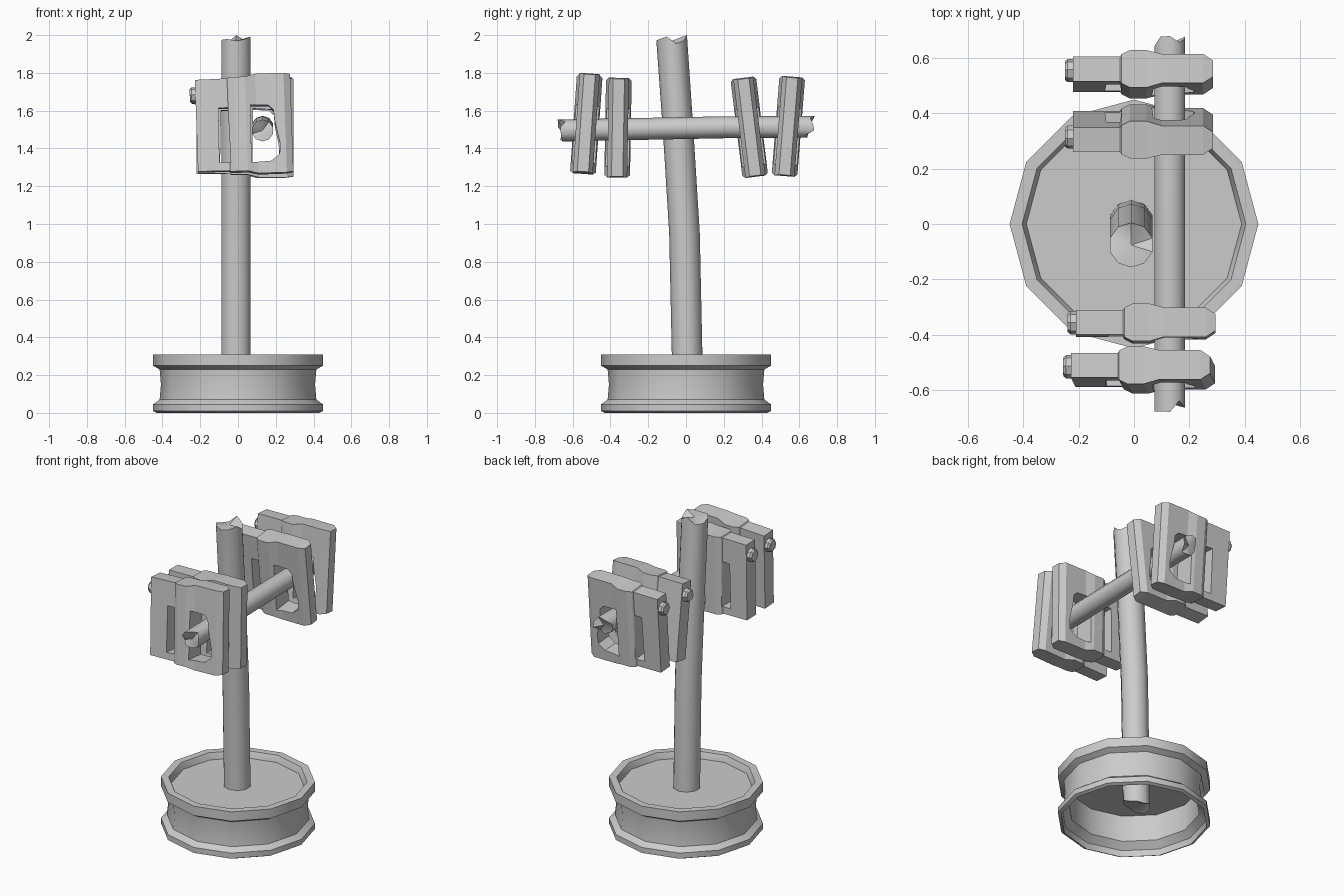
import bpy, bmesh, math, random
from mathutils import Vector, Matrix

if "Cube" in bpy.data.objects:
    bpy.data.objects.remove(bpy.data.objects["Cube"])

random.seed(4)


def finish(name, bm, smooth=None):
    bmesh.ops.recalc_face_normals(bm, faces=bm.faces)
    me = bpy.data.meshes.new(name)
    bm.to_mesh(me)
    bm.free()
    ob = bpy.data.objects.new(name, me)
    bpy.context.collection.objects.link(ob)
    if smooth:
        bpy.ops.object.select_all(action='DESELECT')
        bpy.context.view_layer.objects.active = ob
        ob.select_set(True)
        bpy.ops.object.shade_smooth_by_angle(angle=math.radians(smooth))
    return ob


def skin(bm, rings, closed=False):
    """Bridge successive rings of vertices with quads."""
    pairs = list(zip(rings, rings[1:]))
    if closed:
        pairs.append((rings[-1], rings[0]))
    n = len(rings[0])
    for a, b in pairs:
        for i in range(n):
            j = (i + 1) % n
            bm.faces.new((a[i], a[j], b[j], b[i]))


def lathe(name, profile, n):
    bm = bmesh.new()
    rings = [[bm.verts.new((r * math.cos(2 * math.pi * i / n), r * math.sin(2 * math.pi * i / n), z))
              for i in range(n)] for r, z in profile]
    skin(bm, rings, closed=True)
    return finish(name, bm, 35)


def broken_tube(name, path, radius, u, v, axis, n=10, chip=0.05):
    """Tube along a path, with jagged snapped-off ends."""
    bm = bmesh.new()
    u, v, axis = Vector(u), Vector(v), Vector(axis)
    rings = []
    for k, p in enumerate(path):
        ring = []
        for i in range(n):
            a = 2 * math.pi * (i + 0.5) / n
            co = Vector(p) + radius * (u * math.cos(a) + v * math.sin(a))
            depth = 0 if i == 2 else random.uniform(0, chip)
            if k == 0:
                co += axis * depth
            elif k == len(path) - 1:
                co -= axis * depth
            ring.append(bm.verts.new(co))
        rings.append(ring)
    skin(bm, rings)
    for ring, p, s in ((rings[0], path[0], 1), (rings[-1], path[-1], -1)):
        c = bm.verts.new(Vector(p) + axis * s * chip * 0.6)
        for i in range(n):
            bm.faces.new((ring[i], ring[(i + 1) % n], c))
    return finish(name, bm, 40)


def prism(name, outline, depth):
    """Outline in x/z extruded along y, used to cut the windows."""
    bm = bmesh.new()
    rings = [[bm.verts.new((x, y, z)) for x, z in outline] for y in (-depth, depth)]
    skin(bm, rings)
    bm.faces.new(rings[0])
    bm.faces.new(rings[1])
    return finish(name, bm)


# wheel rim base with flanged lips and a waist
lathe("wheel_rim", [(.43, 0), (.45, .01), (.45, .045), (.415, .07), (.408, .15), (.415, .23),
                    (.45, .25), (.45, .31), (.405, .31), (.39, .275), (.385, .23), (.385, .08), (.425, .04)], 12)

# thin plate inside the rim
bm = bmesh.new()
bmesh.ops.create_cone(bm, cap_ends=True, segments=12, radius1=.395, radius2=.395, depth=.02,
                      matrix=Matrix.Translation((0, 0, .26)))
finish("rim_disc", bm)

# bent upright pole and crossbar
broken_tube("pole", [(-.01, .01, .08), (-.01, .005, .35), (-.01, -.008, .95), (-.01, -.042, 1.5), (-.01, -.076, 2)],
            .081, (1, 0, 0), (0, 1, 0), (0, 0, 1))
broken_tube("crossbar", [(.13, -.68, 1.495), (.13, -.25, 1.503), (.13, .2, 1.512), (.13, .68, 1.515)],
            .058, (1, 0, 0), (0, 0, 1), (0, 1, 0))

# window cutters, in coordinates relative to the plate centre
cutters = [prism("slot_cutter", [(-.105, -.2), (-.045, -.2), (-.05, .09), (-.1, .09)], .3),
           prism("window_cutter", [(.065, -.205), (.17, -.2), (.215, -.165), (.22, -.11), (.195, .01),
                                   (.19, .07), (.165, .095), (.07, .1)], .3)]

# plate cross-sections along x: position, half thickness, half height
SECTIONS = [(-.22, .045, .243), (-.05, .045, .245), (-.045, .053, .25), (-.015, .068, .25),
            (.045, .068, .25), (.10, .053, .264), (.25, .053, .264), (.285, .03, .258)]


def hanging_plate(i, x, y, z, rx, ry):
    bm = bmesh.new()
    rings = [[bm.verts.new((px, sy * t, sz * h)) for sy, sz in ((-1, -1), (1, -1), (1, 1), (-1, 1))]
             for px, t, h in SECTIONS]
    skin(bm, rings)
    bm.faces.new(rings[0])
    bm.faces.new(rings[-1])
    plate = finish(f"hanging_plate_{i}", bm)
    for c in cutters:
        mod = plate.modifiers.new("window", 'BOOLEAN')
        mod.object, mod.operation, mod.solver = c, 'DIFFERENCE', 'EXACT'
    bpy.context.view_layer.update()
    dg = bpy.context.evaluated_depsgraph_get()
    me = bpy.data.meshes.new_from_object(plate.evaluated_get(dg))
    plate.modifiers.clear()
    plate.data = me

    # round bolt on the side of the plate
    bm = bmesh.new()
    for r1, r2, x0, x1 in ((.042, .042, -.21, -.24), (.042, .034, -.24, -.25)):
        m = Matrix.Translation(((x0 + x1) / 2, 0, .165)) @ Matrix.Rotation(-math.pi / 2, 4, 'Y')
        bmesh.ops.create_cone(bm, cap_ends=True, segments=8, radius1=r1, radius2=r2, depth=x0 - x1, matrix=m)
    bolt = finish(f"plate_bolt_{i}", bm)
    for ob in (plate, bolt):
        ob.location = (x, y, z)
        ob.rotation_euler = (math.radians(rx), math.radians(ry), 0)


# four plates hung on the crossbar, each at its own tilt
for i, spec in enumerate([(0, -.528, 1.525, -4, -2), (.01, -.36, 1.51, -1, 0),
                          (0, .335, 1.512, 7, 0), (0, .542, 1.517, -4.5, 0)], 1):
    hanging_plate(i, *spec)

for c in cutters:
    bpy.data.objects.remove(c)
